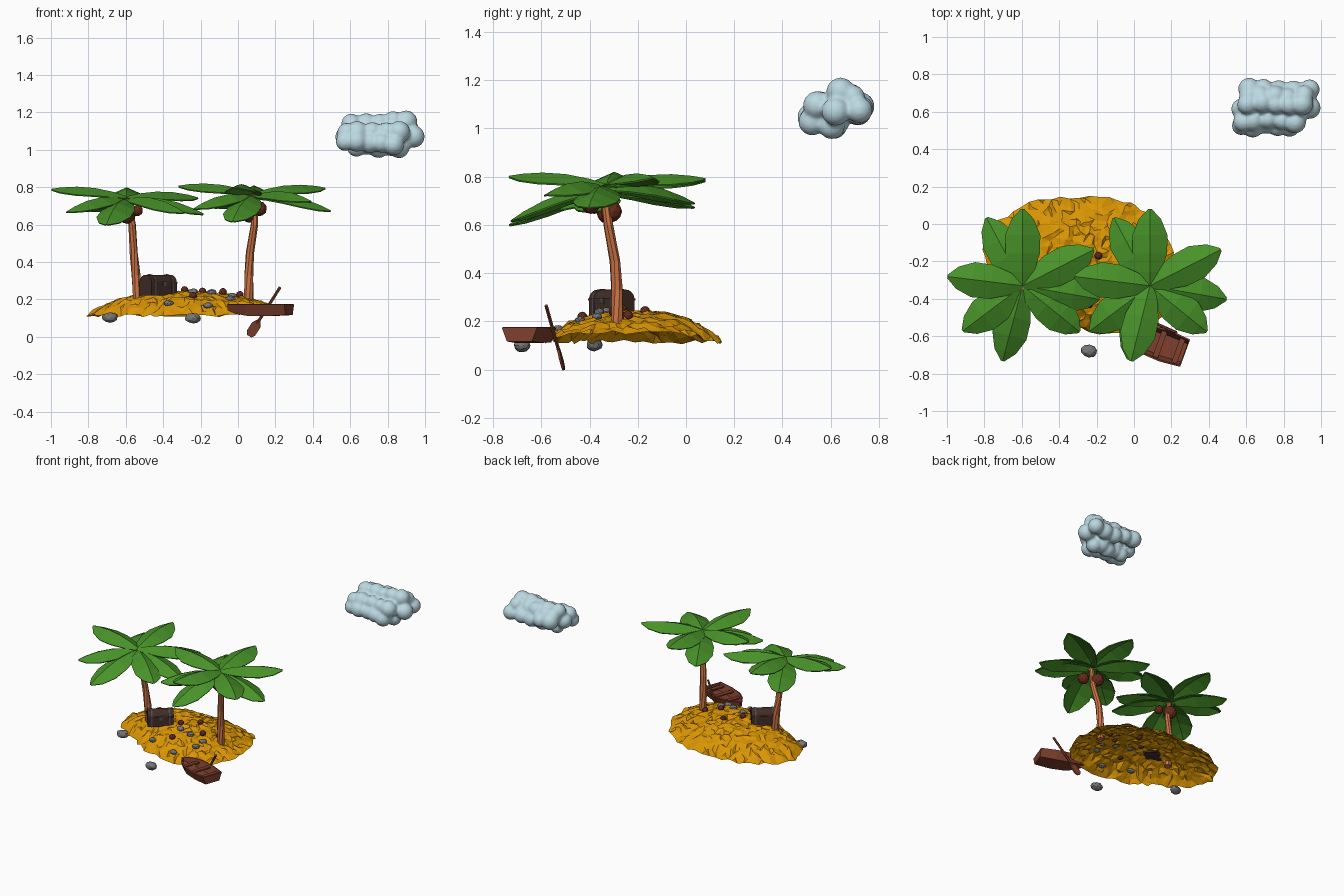
import bpy, bmesh, math, random
from math import sin, cos, pi, radians, atan2
from mathutils import Vector, Matrix
from mathutils.bvhtree import BVHTree
from mathutils.geometry import delaunay_2d_cdt

if "Cube" in bpy.data.objects:
    bpy.data.objects.remove(bpy.data.objects["Cube"])

random.seed(4)


def mat(name, col):
    m = bpy.data.materials.new(name)
    m.diffuse_color = (*col, 1)
    m.use_nodes = True
    m.node_tree.nodes["Principled BSDF"].inputs["Base Color"].default_value = m.diffuse_color
    return m


SAND = mat("sand", (.7, .3, .001))
BARK = mat("bark", (.62, .18, .06))
LEAF = mat("leaf", (.065, .29, .022))
NUT = mat("nut", (.13, .025, .012))
CHEST = mat("dark_wood", (.055, .026, .02))
IRON = mat("iron", (.08, .08, .085))
WOOD = mat("red_wood", (.21, .05, .027))
STONE = mat("stone", (.18, .18, .185))
CLOUD = mat("cloud", (.5, .69, .76))


def finish(name, bm, m, smooth=False, thick=0):
    bmesh.ops.recalc_face_normals(bm, faces=bm.faces)
    me = bpy.data.meshes.new(name)
    for f in bm.faces:
        f.smooth = smooth
    bm.to_mesh(me)
    bm.free()
    ob = bpy.data.objects.new(name, me)
    bpy.context.collection.objects.link(ob)
    me.materials.append(m)
    if thick:
        s = ob.modifiers.new("thickness", 'SOLIDIFY')
        s.thickness, s.offset = thick, 0
    return ob


def loft(bm, rings, closed=True, caps=True):
    vs = [[bm.verts.new(p) for p in r] for r in rings]
    n = len(rings[0])
    for a, b in zip(vs, vs[1:]):
        for i in range(n if closed else n - 1):
            j = (i + 1) % n
            bm.faces.new((a[i], a[j], b[j], b[i]))
    if caps:
        bm.faces.new(vs[0])
        bm.faces.new(vs[-1])
    return vs


def tube(bm, path, radii, sides=8):
    path = [Vector(p) for p in path]
    rings = []
    for i, p in enumerate(path):
        d = path[min(i + 1, len(path) - 1)] - path[max(i - 1, 0)]
        q = d.to_track_quat('Z', 'Y')
        rings.append([p + q @ Vector((radii[i] * cos(2 * pi * k / sides),
                                      radii[i] * sin(2 * pi * k / sides), 0)) for k in range(sides)])
    loft(bm, rings)


def box(bm, mtx, size):
    bmesh.ops.create_cube(bm, size=1, matrix=mtx @ Matrix.Diagonal((*size, 1)))


# island: crinkled open dome, triangulated from scattered points
outline = [(.2, -.1), (.1, .05), (-.02, .11), (-.18, .15), (-.4, .14), (-.56, .12), (-.72, .02),
           (-.81, -.13), (-.76, -.3), (-.62, -.4), (-.5, -.46), (-.4, -.53), (-.18, -.585),
           (.05, -.57), (.17, -.49), (.23, -.3)]
centre = Vector((-.3, -.22))
edge = []
for a, b in zip(outline, outline[1:] + outline[:1]):
    edge += [Vector(a).lerp(Vector(b), k / 4) + Vector((random.uniform(-.008, .008), random.uniform(-.008, .008)))
             for k in range(4)]
polar = [(atan2(*(p - centre).yx), (p - centre).length) for p in edge]


def rim_fraction(p):
    a = atan2(*(p - centre).yx)
    near = min(polar, key=lambda q: abs((q[0] - a + pi) % (2 * pi) - pi))
    return (p - centre).length / near[1]


inner = []
for i in range(38):
    for j in range(28):
        p = Vector((-.84 + i * .029 + random.uniform(-.012, .012), -.6 + j * .028 + random.uniform(-.012, .012)))
        if rim_fraction(p) < .96:
            inner.append(p)
pts, _, tris, *_ = delaunay_2d_cdt(edge + inner, [], [list(range(len(edge)))], 1, 1e-5)
bm = bmesh.new()
vs = []
for p in pts:
    r = min(1, rim_fraction(p))
    low = .114 + max(0, p.x + .05) * .15
    vs.append(bm.verts.new((p.x, p.y, low + (.238 - low) * (1 - r ** 3) + random.uniform(-.01, .01))))
for t in tris:
    bm.faces.new([vs[i] for i in t])
ground = BVHTree.FromBMesh(bm)
finish("island", bm, SAND)


def ground_z(x, y):
    hit = ground.ray_cast(Vector((x, y, 1)), Vector((0, 0, -1)))[0]
    return hit.z if hit else .12


# palm trees: trunk, two layers of folded leaves, coconuts
def leaf(bm, c, ang, length, base, tip, bow):
    d, s = Vector((cos(ang), sin(ang), 0)), Vector((-sin(ang), cos(ang), 0))
    rings = []
    for t, w in ((0, .022), (.18, .06), (.42, .09), (.66, .093), (.87, .058), (1, .008)):
        p = Vector((c[0], c[1], base + (tip - base) * t + bow * 4 * t * (1 - t))) + d * length * t
        drop = Vector((0, 0, .45 * w))
        rings.append([p + s * w - drop, p, p - s * w - drop])
    loft(bm, rings, closed=False, caps=False)


def palm(side, path, c, dz, upper, lower, nuts):
    bm = bmesh.new()
    tube(bm, path, (.027, .025, .022, .02, .016))
    finish(side + "_trunk", bm, BARK)
    bm = bmesh.new()
    for a, length, tip in upper:
        leaf(bm, c, radians(a), length, .76 + dz, tip + dz, .028)
    for a, length, tip in lower:
        leaf(bm, c, radians(a), length, .745 + dz, tip + dz, .038)
    finish(side + "_leaves", bm, LEAF, thick=.007)
    for i, (p, r) in enumerate(nuts):
        bm = bmesh.new()
        bmesh.ops.create_icosphere(bm, subdivisions=2, radius=r, matrix=Matrix.Translation(p))
        finish(f"{side}_coconut_{i}", bm, NUT)


palm("left", [(-.535, -.283, .19), (-.545, -.286, .33), (-.558, -.295, .45), (-.566, -.322, .6), (-.595, -.335, .74)],
     (-.595, -.33), -.012, [(90, .41, .795), (173, .405, .8), (27, .425, .755)],
     [(118, .41, .685), (217, .4, .68), (255, .415, .612), (-39, .39, .675), (-10, .415, .668)],
     [((-.592, -.325, .65), .046), ((-.538, -.38, .675), .03)])
palm("right", [(.058, -.283, .18), (.058, -.286, .33), (.064, -.295, .45), (.088, -.322, .6), (.092, -.34, .76)],
     (.085, -.33), .005, [(90, .41, .785), (173, .405, .8), (256, .415, .795), (27, .425, .79)],
     [(118, .41, .685), (217, .4, .68), (254, .41, .612), (-39, .39, .72), (-10, .415, .668)],
     [((.115, -.395, .685), .04), ((.062, -.31, .655), .045)])

# chest: arched body, thin iron bands, lock
place = Matrix.Translation((-.427, -.308, .222)) @ Matrix.Rotation(radians(40), 4, 'Z')


def arch(bm, x0, x1, g):
    prof = [(-.05 - g, 0), (-.05 - g, .068)]
    prof += [(-(.05 + g) * cos(pi * k / 8), .068 + (.042 + g) * sin(pi * k / 8)) for k in range(1, 8)]
    prof += [(.05 + g, .068), (.05 + g, 0)]
    loft(bm, [[place @ Vector((x, y, z)) for y, z in prof] for x in (x0, x1)])


bm = bmesh.new()
arch(bm, -.088, .088, 0)
finish("chest", bm, CHEST)
bm = bmesh.new()
for x in (-.06, .06):
    arch(bm, x - .005, x + .005, .003)
box(bm, place @ Matrix.Translation((0, -.051, .062)), (.02, .01, .026))
finish("chest_bands", bm, IRON)
bm = bmesh.new()
box(bm, place @ Matrix.Translation((0, 0, .068)), (.182, .106, .008))
finish("chest_rim", bm, CHEST)


# stones and fallen nuts
def pebble(name, x, y, z, r, m):
    bm = bmesh.new()
    bmesh.ops.create_icosphere(bm, subdivisions=2, radius=1)
    for v in bm.verts:
        v.co *= random.uniform(.9, 1.05) if m == STONE else 1
    sc = (r, r * .75, r * .62) if m == STONE else (r, r, r)
    bmesh.ops.transform(bm, verts=bm.verts, matrix=Matrix.Translation((x, y, z)) @
                        Matrix.Rotation(random.uniform(-.5, .5), 4, 'Z') @ Matrix.Diagonal((*sc, 1)))
    finish(name, bm, m)


pebble("shore_stone_0", -.685, -.38, .104, .046, STONE)
pebble("shore_stone_1", -.24, -.68, .1, .046, STONE)
for i, (x, y) in enumerate([(-.24, -.33), (-.16, -.53), (-.04, -.44), (-.03, -.37), (-.14, -.36), (-.37, -.475)]):
    pebble(f"stone_{i}", x, y, ground_z(x, y) + .003, .028, STONE)
for i, (x, y) in enumerate([(-.285, -.265), (-.19, -.17), (-.08, -.3), (-.24, -.43), (.01, -.24)]):
    pebble(f"fallen_nut_{i}", x, y, ground_z(x, y) + .006, .021, NUT)

# rowing boat: hull shell, seats
boat = Matrix.Translation((.12, -.635, 0)) @ Matrix.Rotation(radians(160), 4, 'Z')
bm = bmesh.new()
rings = []
for x, w, zb in ((-.16, .074, .12), (-.05, .084, .115), (.06, .078, .117), (.13, .048, .128), (.182, .006, .145)):
    rings.append([boat @ Vector(p) for p in ((x, -w, .175), (x, -w * .72, zb), (x, w * .72, zb), (x, w, .175))])
vs = loft(bm, rings, closed=False, caps=False)
bm.faces.new(vs[0])
finish("boat_hull", bm, WOOD, thick=.01)
bm = bmesh.new()
for x, w in ((-.125, .14), (-.02, .15), (.085, .115)):
    box(bm, boat @ Matrix.Translation((x, 0, .158)), (.03, w, .01))
finish("boat_seats", bm, WOOD)

# oar: shaft and flat blade
a, b = Vector((.225, -.58, .265)), Vector((.06, -.507, .005))
bm = bmesh.new()
tube(bm, [a, a.lerp(b, .75)], (.008, .008), 6)
rings = []
for t, w in ((.68, .009), (.78, .026), (.94, .026), (1, .014)):
    p = a.lerp(b, t)
    side = (b - a).cross(Vector((0, 1, 0))).normalized()
    dep = (b - a).cross(side).normalized() * .005
    rings.append([p + side * w + dep, p - side * w + dep, p - side * w - dep, p + side * w - dep])
loft(bm, rings)
finish("oar", bm, WOOD)

# cloud: rows of puffs melted together
bm = bmesh.new()
rows = [(.565, .84, .53, 1.035), (.575, .87, .55, 1.1), (.63, .86, .61, 1.015), (.57, .93, .62, 1.08),
        (.6, .9, .645, 1.145), (.62, .94, .715, 1.08), (.61, .9, .685, 1.12)]
for x0, x1, y, z in rows:
    for k in range(5):
        j = [random.uniform(-.012, .012) for _ in range(3)]
        p = (x0 + (x1 - x0) * k / 4 + j[0], y + j[1], z + j[2])
        bmesh.ops.create_icosphere(bm, subdivisions=3, radius=random.uniform(.05, .06),
                                   matrix=Matrix.Translation(p))
ob = finish("cloud", bm, CLOUD, smooth=True)
m = ob.modifiers.new("melt", 'REMESH')
m.mode, m.voxel_size, m.use_smooth_shade = 'VOXEL', .01, True
m = ob.modifiers.new("soften", 'SMOOTH')
m.factor, m.iterations = .5, 3
